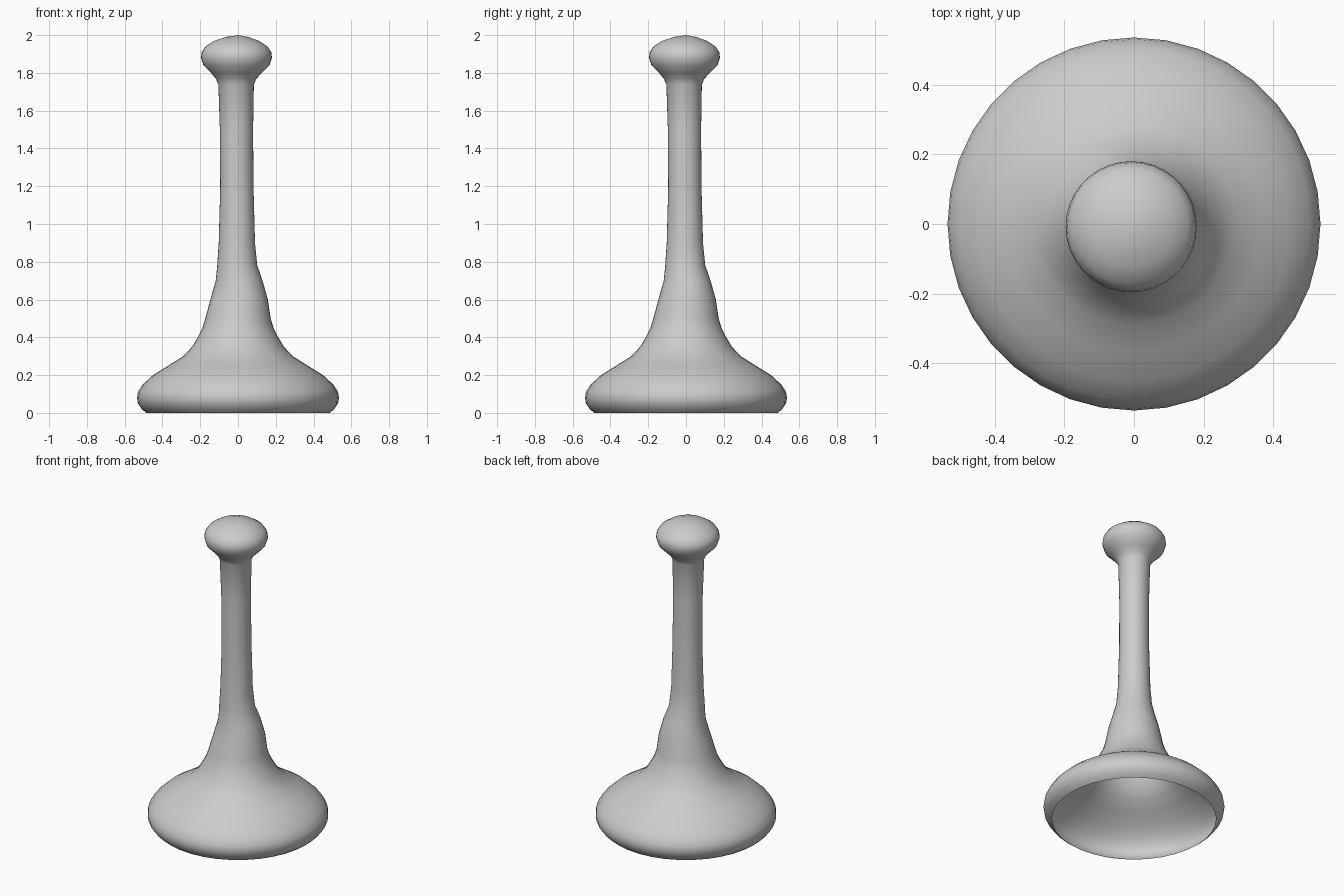
import bpy, bmesh, math

cube = bpy.data.objects.get("Cube")
if cube:
    bpy.data.objects.remove(cube)

SIDES = 36

# Plain grey clay
clay = bpy.data.materials.new("grey clay")
clay.use_nodes = True
grey = (0.6, 0.6, 0.6, 1)
clay.diffuse_color = grey
clay.node_tree.nodes["Principled BSDF"].inputs["Base Color"].default_value = grey

# Profile: height, radius, sideways lean of the hand-shaped ring
flared_base = [(0, .485, 0), (.02, .51, 0), (.05, .53, 0), (.08, .535, 0), (.11, .53, 0),
               (.15, .505, 0), (.2, .45, 0), (.25, .37, 0), (.3, .29, 0), (.35, .243, 0)]
neck = [(.4, .213, 0), (.45, .188, 0), (.5, .173, 0), (.6, .152, .006),
        (.7, .124, .006), (.78, .106, -.004)]
stem = [(.9, .096, -.006), (1.2, .088, -.006), (1.5, .088, -.008), (1.74, .094, -.01)]
knob = [(1.77, .108, -.01), (1.8, .135, -.008), (1.84, .175, -.008), (1.88, .188, -.008),
        (1.91, .184, -.008), (1.94, .164, -.008), (1.97, .118, -.008), (1.99, .06, -.006)]


def ring(bm, z, r, lean):
    return [bm.verts.new((lean + r * math.cos(a), lean + r * math.sin(a), z))
            for a in (math.tau * i / SIDES for i in range(SIDES))]


# One continuous hollow shell, open underneath and closed at the knob
bm = bmesh.new()
rings = [ring(bm, *p) for p in flared_base + neck + stem + knob]
for low, high in zip(rings, rings[1:]):
    for i in range(SIDES):
        j = (i + 1) % SIDES
        bm.faces.new((low[i], low[j], high[j], high[i]))
tip = bm.verts.new((0, 0, 2))
for i in range(SIDES):
    bm.faces.new((rings[-1][i], rings[-1][(i + 1) % SIDES], tip))
for f in bm.faces:
    f.smooth = True

mesh = bpy.data.meshes.new("bell_stem_body")
bm.to_mesh(mesh)
bm.free()
mesh.materials.append(clay)
body = bpy.data.objects.new("bell_stem_body", mesh)
bpy.context.collection.objects.link(body)
